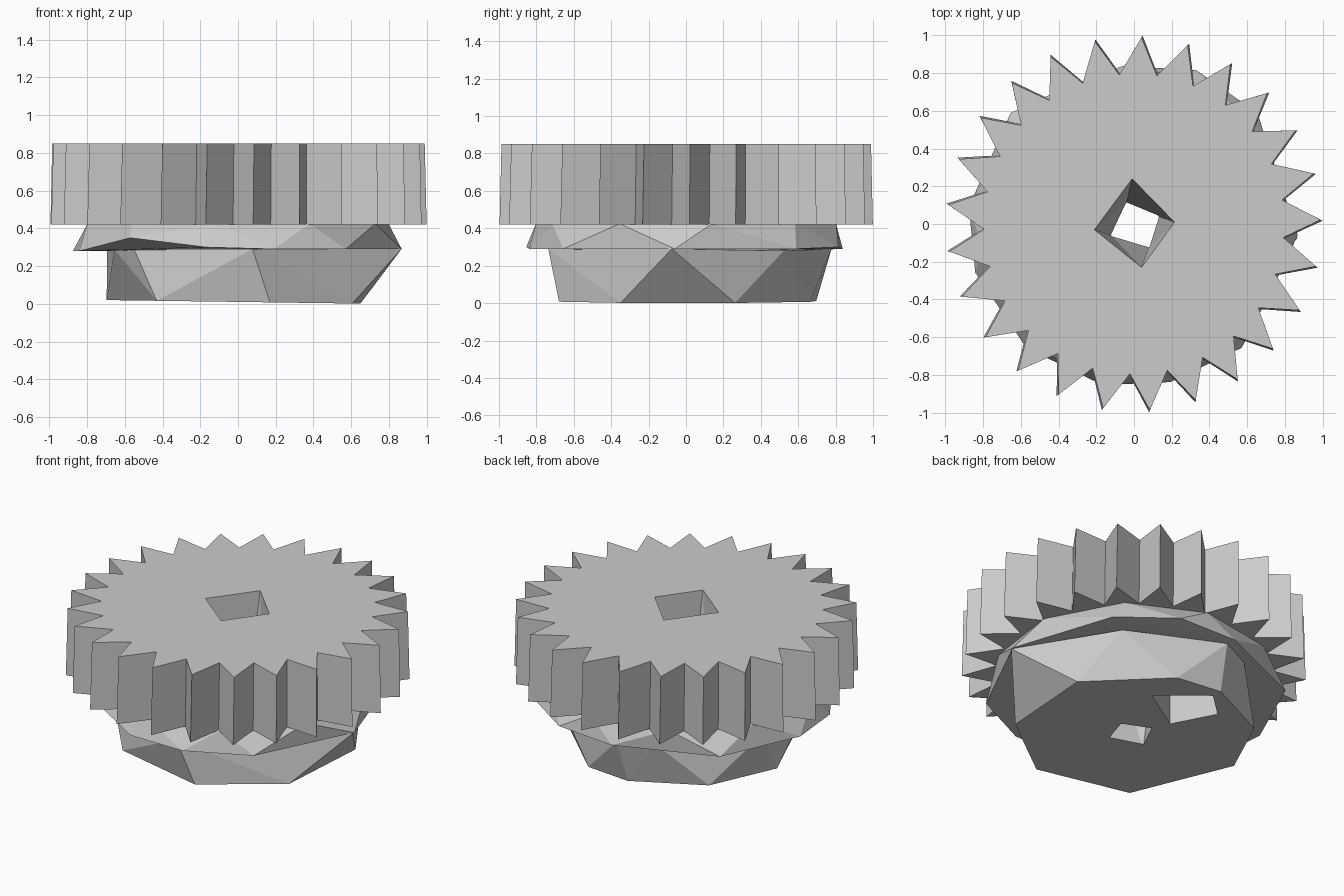
import bpy, bmesh
from math import radians, cos, sin

cube = bpy.data.objects.get("Cube")
if cube:
    bpy.data.objects.remove(cube, do_unlink=True)

grey = bpy.data.materials.new("plain_grey")
grey.use_nodes = True
color = (0.6, 0.6, 0.6, 1)
grey.diffuse_color = color
grey.node_tree.nodes["Principled BSDF"].inputs["Base Color"].default_value = color


def polar(angle, r, z):
    a = radians(angle)
    return (r * cos(a), r * sin(a), z)


def finish(bm, name):
    bmesh.ops.recalc_face_normals(bm, faces=bm.faces)
    mesh = bpy.data.meshes.new(name)
    bm.to_mesh(mesh)
    bm.free()
    mesh.materials.append(grey)
    obj = bpy.data.objects.new(name, mesh)
    bpy.context.collection.objects.link(obj)
    return obj


def hull(name, points):
    """Faceted solid wrapped around a few points."""
    bm = bmesh.new()
    for p in points:
        bm.verts.new(p)
    res = bmesh.ops.convex_hull(bm, input=bm.verts)
    loose = [v for v in bm.verts if not v.link_faces]
    bmesh.ops.delete(bm, geom=loose, context='VERTS')
    bmesh.ops.dissolve_limit(bm, angle_limit=radians(0.5),
                             verts=bm.verts, edges=bm.edges)
    return finish(bm, name)


def cut(obj, cutter):
    mod = obj.modifiers.new("cut", 'BOOLEAN')
    mod.operation = 'DIFFERENCE'
    mod.solver = 'EXACT'
    mod.object = cutter
    bpy.context.view_layer.objects.active = obj
    bpy.ops.object.modifier_apply(modifier=mod.name)


# Toothed wheel: sharp teeth, very slightly wider at the bottom
TEETH = 25
STEP = 360 / TEETH
TIP = 87.7
bm = bmesh.new()
rings = []
for z, tip_r, valley_r, turn in ((0.42, 1.0, 0.8, -0.3), (0.85, 0.99, 0.795, 0)):
    ring = []
    for i in range(TEETH):
        a = TIP + turn + i * STEP
        ring.append(bm.verts.new(polar(a, tip_r, z)))
        ring.append(bm.verts.new(polar(a + STEP * 0.55, valley_r, z)))
    rings.append(ring)
low, high = rings
bm.faces.new(low[::-1])
bm.faces.new(high)
for i in range(len(low)):
    j = (i + 1) % len(low)
    bm.faces.new((low[i], low[j], high[j], high[i]))
gear_wheel = finish(bm, "gear_wheel")

# Collar: uneven rim tapering up into the wheel
rim = [(-4, .87, .29), (42, .88, .29), (68, .88, .3), (94, .84, .29),
       (138, .88, .28), (174, .88, .28), (197, .88, .28), (229, .87, .35),
       (259, .87, .3), (283, .86, .29), (311, .87, .29)]
collar_top = [polar(a, .81, .425) for a in range(10, 370, 36)]
collar = hull("collar", [polar(*p) for p in rim] + collar_top)

# Base: rough faceted foot on a slightly tilted flat
foot = []
for a in (22, 71, 96, 136, 174, 232, 284, 330):
    x, y, _ = polar(a, .7, 0)
    foot.append((x, y, 0.01 - 0.014 * x))
shoulder = [(-5, .87, .29), (12, .72, .28), (45, .74, .28), (94, .78, .29),
            (111, .73, .29), (162, .73, .29), (206, .73, .29),
            (221, .73, .29), (276, .74, .29)]
base = hull("base", foot + [polar(*p) for p in shoulder])

# Tapering four-sided bore through all parts
bore_top = [(-.01, .24), (.215, .01), (.04, -.23), (-.21, -.03)]
bore_bottom = [(-.04, .11), (-.12, -.06), (.08, -.12), (.13, .04)]
bore = hull("bore_cutter", [(x, y, .86) for x, y in bore_top]
            + [(x, y, -.02) for x, y in bore_bottom])

# Pocket in the underside
pocket_plan = [(.21, .41), (-.09, .22), (-.23, .48), (-.07, .63)]
pocket = hull("pocket_cutter", [(x, y, z) for x, y in pocket_plan
                                for z in (-.05, .25)])

for part in (gear_wheel, collar, base):
    cut(part, bore)
cut(base, pocket)
for tool in (bore, pocket):
    bpy.data.objects.remove(tool, do_unlink=True)
